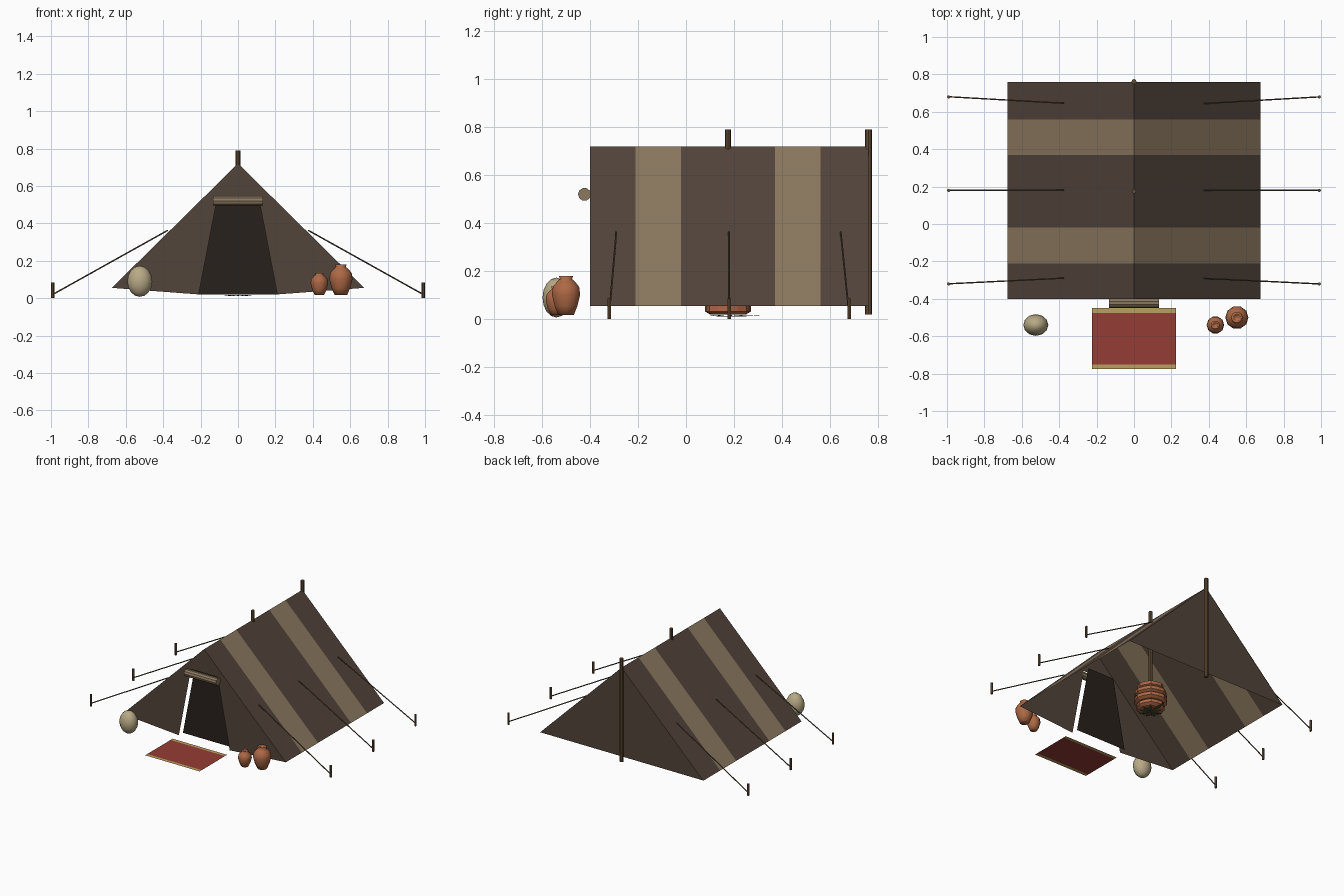
import bpy, math
from mathutils import Vector

if "Cube" in bpy.data.objects:
    bpy.data.objects.remove(bpy.data.objects["Cube"])


def mat(name, r, g, b):
    m = bpy.data.materials.new(name)
    m.diffuse_color = (r, g, b, 1)
    m.use_nodes = True
    m.node_tree.nodes["Principled BSDF"].inputs["Base Color"].default_value = m.diffuse_color
    return m


DARK = mat("dark_cloth", 0.085, 0.058, 0.043)
LIGHT = mat("light_cloth", 0.26, 0.19, 0.115)
SHADE = mat("door_cloth", 0.022, 0.015, 0.012)
WOOD = mat("wood", 0.13, 0.075, 0.035)
ROPE = mat("rope", 0.10, 0.075, 0.045)
RED = mat("rug_red", 0.30, 0.045, 0.035)
GOLD = mat("rug_border", 0.50, 0.35, 0.12)
CLAY = mat("clay", 0.42, 0.14, 0.06)
SACK = mat("sack", 0.48, 0.40, 0.24)
GREEN = mat("leaf_green", 0.06, 0.08, 0.03)


def mesh(name, verts, faces, mats, idx=None, smooth=False):
    me = bpy.data.meshes.new(name)
    me.from_pydata(verts, [], faces)
    for m in mats:
        me.materials.append(m)
    for i, p in enumerate(me.polygons):
        p.use_smooth = smooth
        if idx:
            p.material_index = idx[i]
    ob = bpy.data.objects.new(name, me)
    bpy.context.collection.objects.link(ob)
    return ob


def rod(name, a, b, r, m, n=8):
    a, b = Vector(a), Vector(b)
    d = b - a
    q = d.to_track_quat('Z', 'Y')
    v = [tuple(p + q @ Vector((r * math.cos(t), r * math.sin(t), 0)))
         for p in (a, b) for t in [2 * math.pi * k / n for k in range(n)]]
    f = [(k, (k + 1) % n, n + (k + 1) % n, n + k) for k in range(n)]
    f += [tuple(range(n - 1, -1, -1)), tuple(range(n, 2 * n))]
    return mesh(name, v, f, [m])


def lathe(name, prof, loc, m, n=10, smooth=True, wobble=0.0):
    # spin an (r, z) profile about a vertical axis, capped at the ends
    v, f = [], []
    for j, (r, z) in enumerate(prof):
        for k in range(n):
            t = 2 * math.pi * k / n
            rr = r * (1 - wobble * (k % 2))
            v.append((loc[0] + rr * math.cos(t), loc[1] + rr * math.sin(t), loc[2] + z))
    for j in range(len(prof) - 1):
        for k in range(n):
            a, b = j * n + k, j * n + (k + 1) % n
            f.append((a, b, b + n, a + n))
    f += [tuple(range(n - 1, -1, -1)), tuple(range(len(v) - n, len(v)))]
    return mesh(name, v, f, [m], smooth=smooth)


# striped roof slopes
ys = [-0.40, -0.21, -0.02, 0.37, 0.56, 0.76]
EX, EZ, RZ = 0.675, 0.055, 0.72
v = [p for y in ys for p in ((-EX, y, EZ), (0, y, RZ), (EX, y, EZ))]
f, idx = [], []
for j in range(5):
    for s in range(2):
        a = 3 * j + s
        f.append((a, a + 1, a + 4, a + 3))
        idx.append(j % 2)
mesh("striped_roof", v, f, [DARK, LIGHT], idx)

# back wall
mesh("back_wall", [(-EX, 0.757, EZ), (EX, 0.757, EZ), (0, 0.757, RZ)], [(1, 0, 2)], [DARK])

# front wall with a tapered doorway
y = -0.398
v = [(0, y, RZ)]
for s in (-1, 1):
    v += [(s * EX, y, EZ), (s * 0.21, y, 0.02), (s * 0.11, y, 0.54)]
mesh("front_wall", v, [(0, 1, 2, 3), (0, 6, 5, 4), (0, 3, 6)], [DARK])

# dark inner door curtain
y = -0.35
mesh("door_curtain", [(-0.21, y, 0.02), (0.21, y, 0.02), (0.11, y, 0.54), (-0.11, y, 0.54)],
     [(0, 1, 2, 3)], [SHADE])

# rolled-up door flap
rod("door_roll", (-0.133, -0.423, 0.52), (0.133, -0.423, 0.52), 0.027, LIGHT, 10)

# poles
rod("back_pole", (0, 0.761, 0.02), (0, 0.761, 0.79), 0.014, WOOD)
rod("middle_pole", (0, 0.175, 0.02), (0, 0.175, 0.79), 0.013, WOOD)

# guy ropes and stakes
for s in (-1, 1):
    for ya, yb in ((-0.32, -0.29), (0.18, 0.18), (0.68, 0.645)):
        rod("guy_rope", (s * 0.99, ya, 0.02), (s * 0.375, yb, 0.363), 0.004, ROPE, 5)
        rod("stake", (s * 0.991, ya, 0), (s * 0.991, ya, 0.085), 0.009, WOOD, 6)

# flat rug with end borders
rows = [-0.775, -0.75, -0.475, -0.45]
v = [(x, yy, 0.01) for yy in rows for x in (-0.225, 0.225)]
mesh("rug", v, [(2 * j, 2 * j + 1, 2 * j + 3, 2 * j + 2) for j in range(3)],
     [RED, GOLD], [1, 0, 1])

# clay jars
jar = [(0.55, 0.0), (0.8, 0.22), (1.0, 0.52), (0.93, 0.72), (0.62, 0.86), (0.42, 0.92),
       (0.5, 1.0), (0.3, 1.0), (0.25, 0.9)]
for name, x, yy, r, h in (("large_jar", 0.55, -0.50, 0.062, 0.162),
                          ("small_jar", 0.435, -0.54, 0.047, 0.117)):
    lathe(name, [(a * r, b * h) for a, b in jar], (x, yy, 0.018), CLAY)

# grain sack
bpy.ops.mesh.primitive_uv_sphere_add(segments=12, ring_count=8, radius=1,
                                     location=(-0.525, -0.54, 0.09))
o = bpy.context.object
o.name = "sack"
o.scale = (0.067, 0.058, 0.083)
o.data.materials.append(SACK)
bpy.ops.object.shade_smooth()

# tiered clay oven around the middle pole
prof = []
for z, r in ((0.02, 0.098), (0.068, 0.115), (0.116, 0.113), (0.164, 0.093)):
    prof += [(r - 0.02, z), (r, z + 0.012), (r, z + 0.036), (r - 0.02, z + 0.048)]
lathe("clay_oven", prof, (0, 0.175, 0), CLAY, 14, False, 0.05)

# leafy blades under the oven
for k in range(9):
    t = 2 * math.pi * k / 9 + math.pi / 2
    d = Vector((math.cos(t), math.sin(t), 0))
    n = Vector((-d.y, d.x, 0)) * 0.014
    c = Vector((0, 0.175, 0.012))
    L = 0.155 if k == 0 else 0.09
    mesh("leaf", [tuple(c), tuple(c + d * L * 0.5 + n), tuple(c + d * L + Vector((0, 0, 0.006))),
                  tuple(c + d * L * 0.5 - n)], [(0, 3, 2, 1)], [GREEN])
